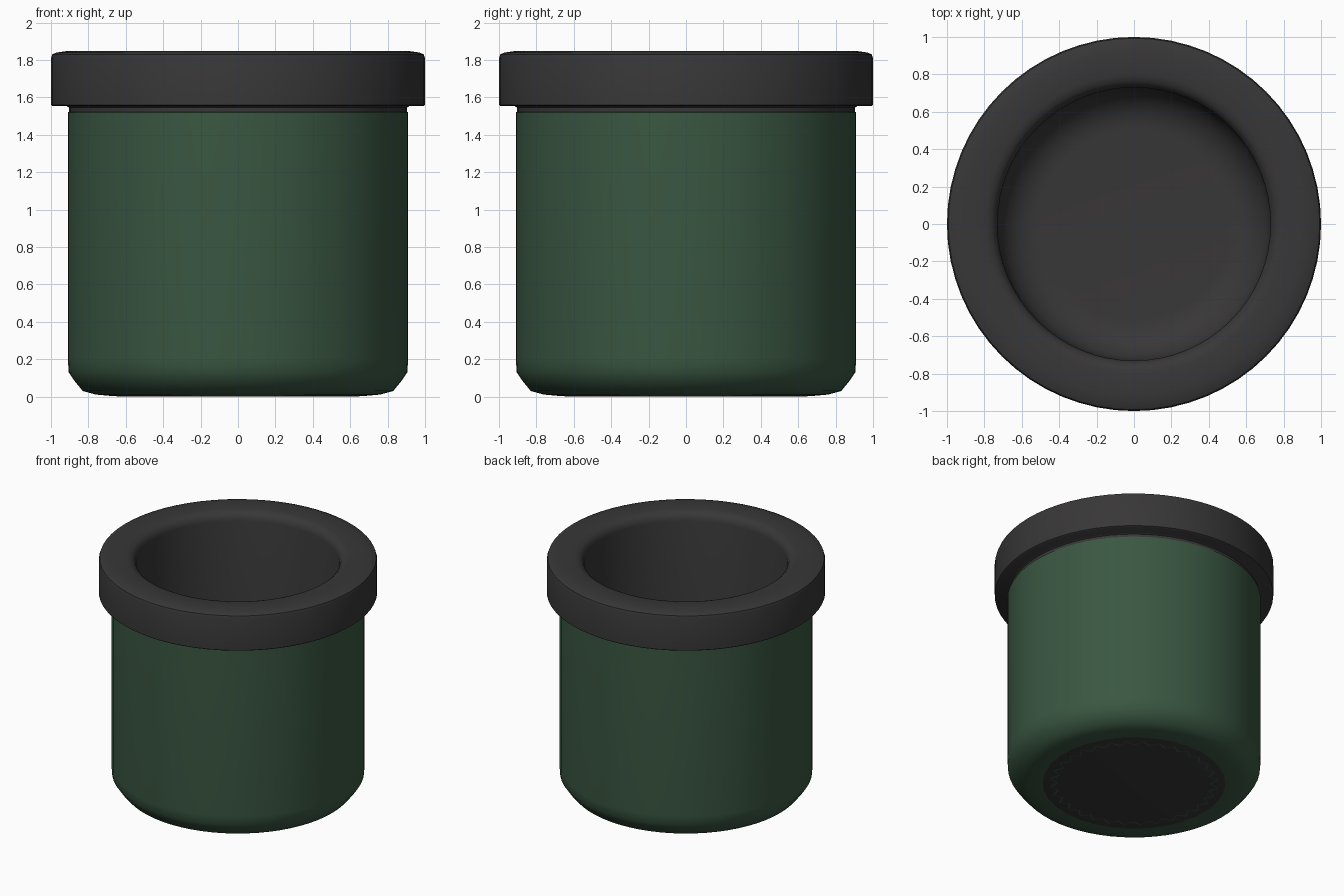
import bpy, math

if "Cube" in bpy.data.objects:
    bpy.data.objects.remove(bpy.data.objects["Cube"])

SEG = 64


def material(name, rgb):
    m = bpy.data.materials.new(name)
    m.diffuse_color = (*rgb, 1)
    m.use_nodes = True
    m.node_tree.nodes["Principled BSDF"].inputs["Base Color"].default_value = m.diffuse_color
    return m


def lathe(name, profile, mat, teeth=0.0):
    """Revolve (radius, z) points about z; radius 0 makes a pole.
    teeth makes the first ring zigzag by that amount."""
    verts, rings, faces = [], [], []
    for k, (r, z) in enumerate(profile):
        if r == 0:
            rings.append([len(verts)] * SEG)
            verts.append((0, 0, z))
            continue
        rings.append(list(range(len(verts), len(verts) + SEG)))
        for i in range(SEG):
            a = 2 * math.pi * i / SEG
            rr = r + (teeth * (-1) ** i if k == 0 else 0)
            verts.append((rr * math.cos(a), rr * math.sin(a), z))
    for lo, hi in zip(rings, rings[1:]):
        for i in range(SEG):
            j = (i + 1) % SEG
            quad = [lo[i], lo[j], hi[j], hi[i]]
            faces.append(list(dict.fromkeys(quad)))
    me = bpy.data.meshes.new(name)
    me.from_pydata(verts, [], faces)
    me.materials.append(mat)
    ob = bpy.data.objects.new(name, me)
    bpy.context.collection.objects.link(ob)
    bpy.ops.object.select_all(action='DESELECT')
    ob.select_set(True)
    bpy.context.view_layer.objects.active = ob
    bpy.ops.object.shade_smooth_by_angle(angle=math.radians(40))
    return ob


def arc(cx, cz, r, a0, a1, n):
    return [(cx + r * math.cos(math.radians(a0 + (a1 - a0) * i / n)),
             cz + r * math.sin(math.radians(a0 + (a1 - a0) * i / n))) for i in range(n + 1)]


green = material("green_glaze", (0.042, 0.095, 0.054))
dark = material("dark_clay", (0.04, 0.038, 0.038))

# Thick-walled dark cup with overhanging rim and rounded hollow
cup = [(0, 0), (0.64, 0.0), (0.74, 0.02), (0.82, 0.045), (0.87, 0.10), (0.898, 0.2),
       (0.903, 1.545), (0.915, 1.553), (0.99, 1.553), (1.0, 1.56), (1.0, 1.81)]
cup += [(0.993, 1.83), (0.97, 1.84), (0.92, 1.847), (0.80, 1.847)]
cup += [(0.765, 1.838), (0.74, 1.815), (0.73, 1.78)]
cup += arc(0.51, 0.39, 0.22, 0, -90, 8)
cup += [(0, 0.17)]
lathe("cup_and_rim", cup, dark)

# Green outer sleeve wrapping the cup, open under the base
sleeve = [(0.57, -0.0), (0.68, 0.004), (0.76, 0.011), (0.83, 0.03), (0.875, 0.085),
          (0.905, 0.13), (0.91, 0.2), (0.91, 1.52), (0.9, 1.522)]
sleeve[0] = (0.57, -0.0005)
lathe("green_sleeve", sleeve, green, teeth=0.025)
